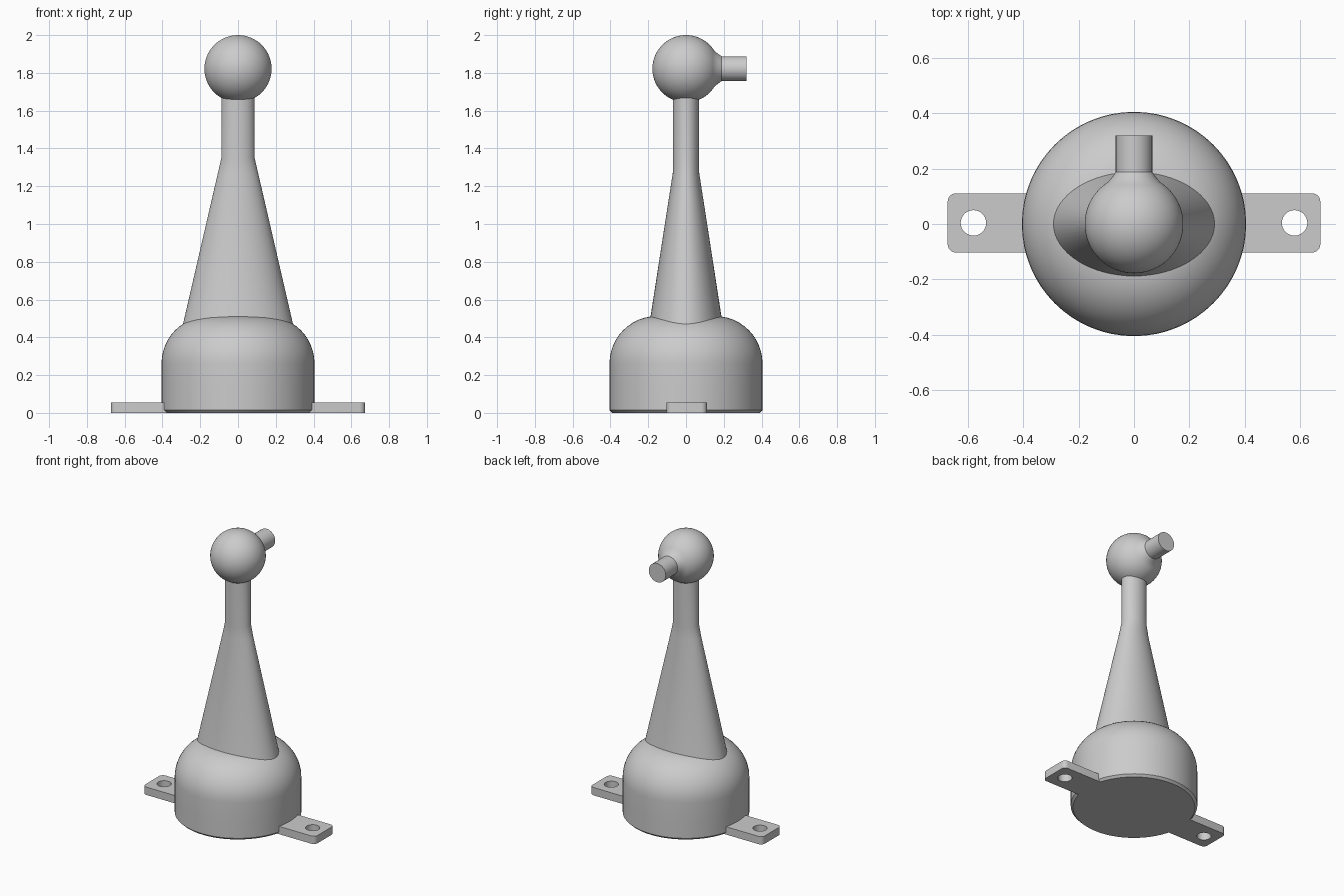
import bpy, bmesh
from math import sin, cos, pi, sqrt, radians, acos

cube = bpy.data.objects.get("Cube")
if cube:
    bpy.data.objects.remove(cube, do_unlink=True)

# One plain grey for everything
GREY = (0.6, 0.6, 0.6, 1)
grey = bpy.data.materials.new("plain_grey")
grey.use_nodes = True
grey.diffuse_color = GREY
grey.node_tree.nodes["Principled BSDF"].inputs["Base Color"].default_value = GREY


def finish(ob, angle=25):
    ob.data.materials.clear()
    ob.data.materials.append(grey)
    bpy.ops.object.select_all(action="DESELECT")
    ob.select_set(True)
    bpy.context.view_layer.objects.active = ob
    bpy.ops.object.shade_smooth_by_angle(angle=radians(angle))


def loft(name, rings, sides=64, axis="z"):
    """Stack capped elliptical rings (rx, ry, height) along an axis."""
    bm = bmesh.new()
    loops = []
    for rx, ry, h in rings:
        loop = []
        for i in range(sides):
            a = 2 * pi * i / sides
            u, v = rx * cos(a), ry * sin(a)
            loop.append(bm.verts.new((u, v, h) if axis == "z" else (u, h, v)))
        loops.append(loop)
    for low, high in zip(loops, loops[1:]):
        for i in range(sides):
            j = (i + 1) % sides
            bm.faces.new((low[i], low[j], high[j], high[i]))
    bm.faces.new(loops[0])
    bm.faces.new(loops[-1])
    bmesh.ops.recalc_face_normals(bm, faces=bm.faces)
    mesh = bpy.data.meshes.new(name)
    bm.to_mesh(mesh)
    bm.free()
    ob = bpy.data.objects.new(name, mesh)
    bpy.context.collection.objects.link(ob)
    finish(ob)
    return ob


# Round base with a wide rounded shoulder
R, FILLET, SHOULDER = 0.405, 0.25, 0.262
profile = [(0.39, 0), (R, 0.015), (R, 0.14)]
for i in range(13):
    a = pi / 2 * i / 12
    profile.append((R - FILLET + FILLET * cos(a), SHOULDER + FILLET * sin(a)))
loft("base", [(r, r, z) for r, z in profile])

# Oval neck: tapers, then runs straight up into the ball
CONE_X, CONE_Y = 1.35, 1.27
neck = []
for z in (0.4, CONE_Y, CONE_X, 1.75):
    rx = 0.088 + 0.231 * max(0, CONE_X - z)
    ry = 0.07 + 0.155 * max(0, CONE_Y - z)
    neck.append((rx, ry, z))
loft("neck", neck)

# Ball flowing through a small fillet into the rear peg
BALL, PEG = 0.178, 0.066
end = acos(0.15 / BALL)
ball = []
for i in range(33):
    a = pi - 0.01 - (pi - 0.01 - end) * i / 32
    ball.append((BALL * sin(a), BALL * cos(a)))
ball += [(0.08, 0.168), (PEG, 0.188), (PEG, 0.32)]
head = loft("ball_and_peg", [(r, r, y) for r, y in ball], axis="y")
head.location.z = 2 - BALL

# Mounting strap: rounded plate with a bolt hole at each end
LENGTH, WIDTH, CORNER, THICK = 0.673, 0.107, 0.03, 0.055
outline = []
for k, (sx, sy) in enumerate(((1, 1), (-1, 1), (-1, -1), (1, -1))):
    for i in range(7):
        a = pi / 2 * (k + i / 6)
        outline.append((sx * (LENGTH - CORNER) + CORNER * cos(a),
                        sy * (WIDTH - CORNER) + CORNER * sin(a)))
paths = [outline]
for side in (-1, 1):
    paths.append([(side * 0.58 + 0.046 * cos(2 * pi * i / 32),
                   0.046 * sin(2 * pi * i / 32)) for i in range(32)])
curve = bpy.data.curves.new("mounting_strap", "CURVE")
curve.dimensions = "2D"
curve.fill_mode = "BOTH"
curve.extrude = THICK / 2
for path in paths:
    spline = curve.splines.new("POLY")
    spline.points.add(len(path) - 1)
    for point, (x, y) in zip(spline.points, path):
        point.co = (x, y, 0, 1)
    spline.use_cyclic_u = True
strap = bpy.data.objects.new("mounting_strap", curve)
strap.location = (0, 0.004, THICK / 2)
bpy.context.collection.objects.link(strap)
bpy.ops.object.select_all(action="DESELECT")
strap.select_set(True)
bpy.context.view_layer.objects.active = strap
bpy.ops.object.convert(target="MESH")
strap = bpy.context.view_layer.objects.active
bm = bmesh.new()
bm.from_mesh(strap.data)
bmesh.ops.remove_doubles(bm, verts=bm.verts, dist=0.0001)
bmesh.ops.recalc_face_normals(bm, faces=bm.faces)
bm.to_mesh(strap.data)
bm.free()
finish(strap)
